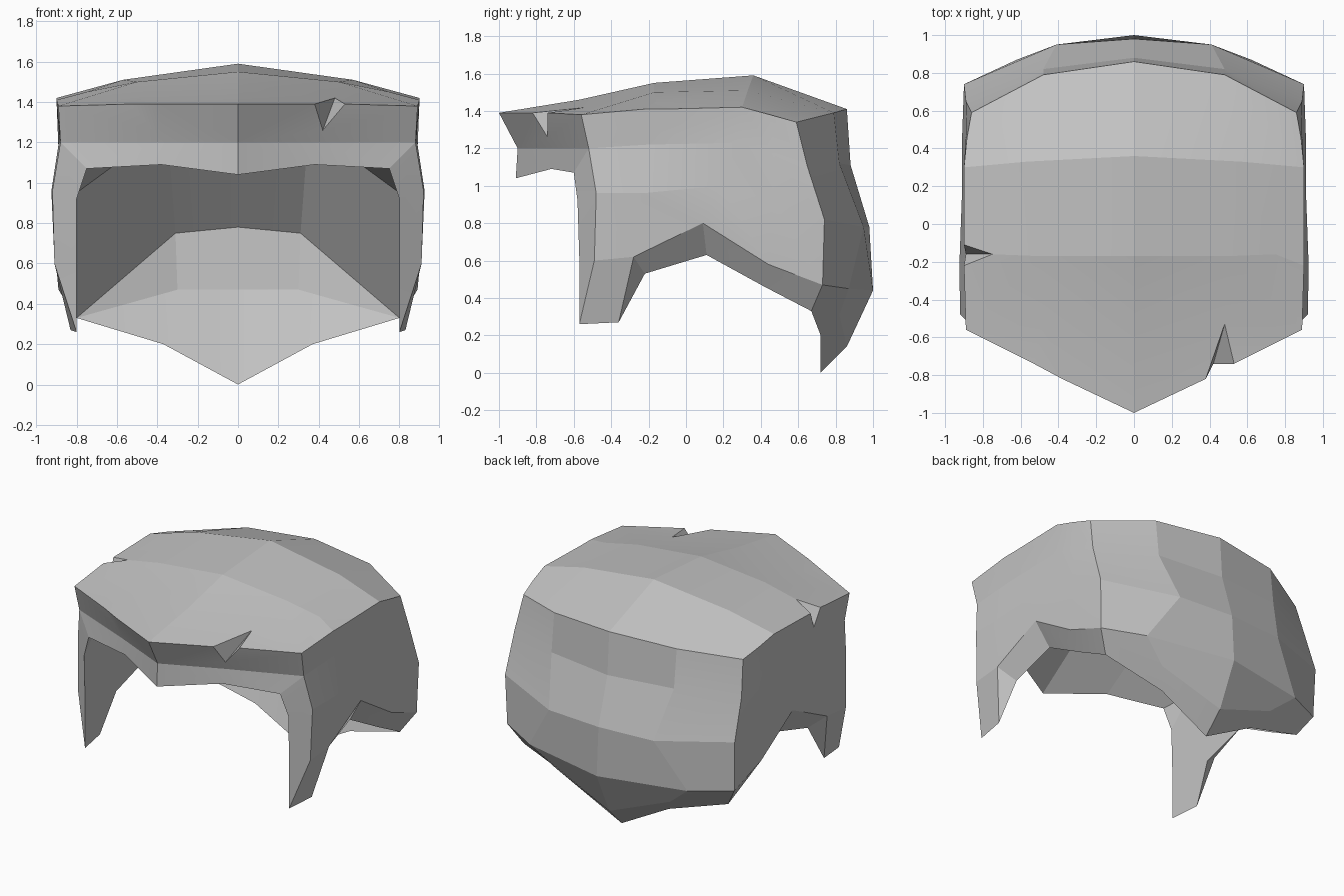
import bpy, bmesh, math

old_cube = bpy.data.objects.get("Cube")
if old_cube:
    bpy.data.objects.remove(old_cube, do_unlink=True)

grey = bpy.data.materials.new("plain grey")
grey.use_nodes = True
grey.diffuse_color = (.55, .55, .55, 1)
grey.node_tree.nodes["Principled BSDF"].inputs["Base Color"].default_value = grey.diffuse_color

bm = bmesh.new()
shared_verts = {}
side_sign = 1


def vert(point):
    """Return a welded vertex on the half that is being built."""
    key = (round(point[0] * side_sign, 4), round(point[1], 4), round(point[2], 4))
    if key not in shared_verts:
        shared_verts[key] = bm.verts.new(key)
    return shared_verts[key]


def face(*points):
    corners = list(dict.fromkeys(vert(point) for point in points))
    if len(corners) > 2:
        bm.faces.new(corners)


def loft(*lines):
    """Skin neighbouring point lines with quads."""
    for line, following in zip(lines, lines[1:]):
        for i in range(len(line) - 1):
            face(line[i], line[i + 1], following[i + 1], following[i])


def notch(first, second, inner, bottom, is_open):
    """Either a V-shaped cut in an edge or the two faces that fill it."""
    if is_open:
        face(first, bottom, inner)
        face(second, inner, bottom)
    else:
        face(first, second, inner)
        face(first, bottom, second)


# Side panel columns, each from the crown down, ordered front to back
temple = [(.89, -.56, 1.38), (.88, -.52, 1.2), (.92, -.48, .96), (.91, -.49, .6)]
ear_front = [(.885, -.2, 1.22), (.925, -.23, .96), (.91, -.28, .62)]
ear_top = [(.9, .3, 1.42), (.885, .28, 1.23), (.91, .18, 1), (.9, .09, .8)]
ear_back = [(.885, .45, 1.38), (.89, .47, 1.17), (.91, .46, .92), (.9, .44, .58)]
rear_corner = [(.86, .59, 1.34), (.89, .65, 1.1), (.9, .74, .82), (.89, .73, .47)]
tip_front, tip_rear = (.8, -.57, .26), (.83, -.36, .27)
rim = [(.8, -.22, .53), (.8, .11, .63), (.8, .42, .46), (.8, .67, .33)]

# Crown and fringe lines from the front to the back
crown_centre = [(0, -1, 1.39), (0, -.57, 1.46), (0, -.17, 1.55), (0, .36, 1.59), (0, .86, 1.41)]
crown_middle = [(.38, -.82, 1.39), (.48, -.53, 1.42), (.5, -.17, 1.5), (.57, .33, 1.51), (.48, .79, 1.39)]
fringe_centre = [(0, -.9, 1.2), (0, -.91, 1.04)]
fringe_middle = [(.4, -.72, 1.2), (.38, -.72, 1.09)]
fringe_end = (.75, -.6, 1.07)
fringe_split, fringe_bottom = (.53, -.74, 1.39), (.42, -.74, 1.26)

# Small cut above the ear
cut_front, cut_rear = (.9, -.22, 1.41), (.9, -.11, 1.41)
cut_inner, cut_bottom = (.75, -.16, 1.45), (.89, -.16, 1.29)

# Back lines below the crown
back_middle = [crown_middle[-1], (.48, .82, 1.12), (.41, .95, .78), (.62, .87, .45), (.45, .82, .31), (.37, .72, .2)]
back_centre = [crown_centre[-1], (0, .88, 1.11), (0, .98, .78), (0, 1, .44), (0, .86, .14), (0, .72, 0)]

# Inside: wall behind the neck and hollow for the head
wall_middle = [(.31, .84, .75), (.3, .83, .47), back_middle[-1]]
wall_centre = [(0, .84, .78), (0, .83, .47), back_centre[-1]]
hollow_edge = [fringe_end, (.8, -.4, 1.1), (.8, .27, .95), rim[-1]]
hollow_middle = [fringe_middle[-1], (.4, -.45, 1.3), (.35, .35, 1.28), wall_middle[0]]
hollow_centre = [fringe_centre[-1], (0, -.5, 1.34), (0, .35, 1.32), wall_centre[0]]


def build_half():
    # Crown
    loft(crown_centre, crown_middle)
    face(crown_middle[1], crown_middle[2], cut_inner, cut_front, temple[0])
    face(crown_middle[2], crown_middle[3], ear_top[0], cut_rear, cut_inner)
    face(crown_middle[3], crown_middle[4], rear_corner[0], ear_back[0], ear_top[0])
    face(fringe_split, temple[0], crown_middle[1])
    notch(crown_middle[0], fringe_split, crown_middle[1], fringe_bottom, side_sign > 0)

    # Fringe
    face(crown_centre[0], crown_middle[0], fringe_bottom, fringe_middle[0], fringe_centre[0])
    face(fringe_split, temple[0], temple[1], fringe_middle[0], fringe_bottom)
    loft(fringe_centre, fringe_middle, [temple[1], fringe_end])

    # Sides
    face(temple[0], cut_front, cut_bottom, ear_front[0], temple[1])
    face(cut_rear, ear_top[0], ear_top[1], ear_front[0], cut_bottom)
    notch(cut_front, cut_rear, cut_inner, cut_bottom, side_sign < 0)
    loft(temple[1:], ear_front, ear_top[1:])
    loft(ear_top, ear_back, rear_corner)

    # Sideburn and the turned-in edge around the ear
    sideburn_inner = [fringe_end, (.8, -.58, .92), (.8, -.57, .6), tip_front]
    loft(temple[1:] + [tip_front], sideburn_inner)
    face(temple[-1], ear_front[-1], tip_rear, tip_front)
    face(ear_front[-1], rim[0], tip_rear)
    face(*sideburn_inner[1:], tip_rear, rim[0])
    loft([ear_front[-1], ear_top[-1], ear_back[-1], rear_corner[-1]], rim)

    # Back and nape
    loft(rear_corner + [rear_corner[-1], rim[-1]], back_middle, back_centre)

    # Inner side walls, hollow and neck wall
    face(fringe_end, sideburn_inner[1], hollow_edge[1])
    face(sideburn_inner[1], rim[0], rim[1], hollow_edge[1])
    face(rim[1], hollow_edge[2], hollow_edge[1])
    face(*rim[1:], hollow_edge[2])
    loft(hollow_edge, hollow_middle, hollow_centre)
    loft([rim[-1]] * len(wall_middle), wall_middle, wall_centre)


for side_sign in (1, -1):
    build_half()

bmesh.ops.recalc_face_normals(bm, faces=bm.faces[:])
mesh = bpy.data.meshes.new("hair")
bm.to_mesh(mesh)
bm.free()
mesh.materials.append(grey)
hair = bpy.data.objects.new("hair", mesh)
bpy.context.collection.objects.link(hair)

bpy.ops.object.select_all(action="DESELECT")
hair.select_set(True)
bpy.context.view_layer.objects.active = hair
bpy.ops.object.shade_smooth_by_angle(angle=math.radians(9))
